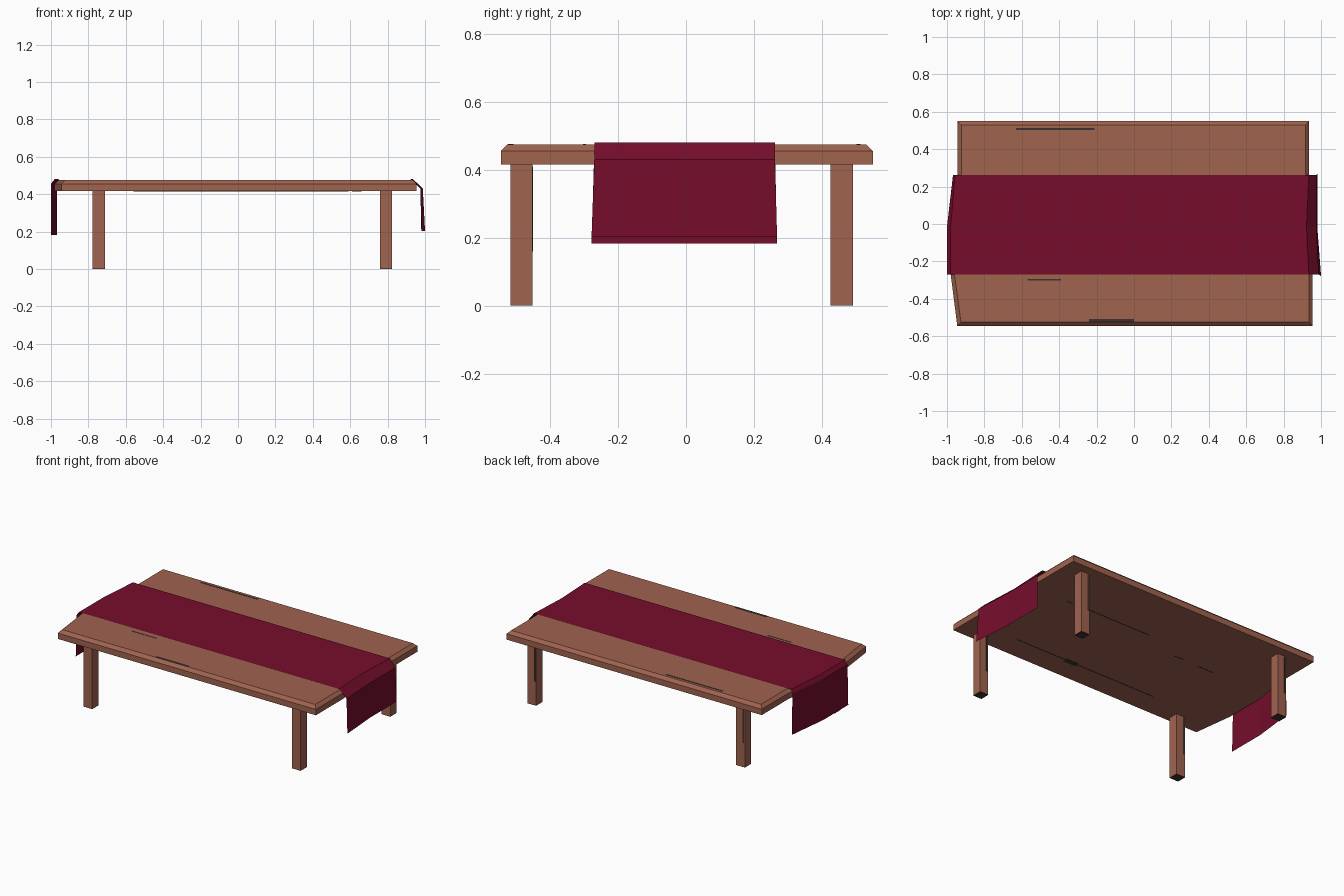
import bpy, bmesh

if "Cube" in bpy.data.objects:
    bpy.data.objects.remove(bpy.data.objects["Cube"])

def material(name, rgb):
    m = bpy.data.materials.new(name)
    m.diffuse_color = (*rgb, 1)
    m.use_nodes = True
    m.node_tree.nodes["Principled BSDF"].inputs["Base Color"].default_value = m.diffuse_color
    return m

WOOD = material("warm_wood", (0.35, 0.125, 0.078))
CLOTH = material("burgundy_cloth", (0.18, 0.004, 0.024))
DARK = material("dark_scuff", (0.045, 0.032, 0.030))

def finish(name, bm, mat, fix=True):
    if fix:
        bmesh.ops.recalc_face_normals(bm, faces=bm.faces[:])
    me = bpy.data.meshes.new(name)
    bm.to_mesh(me)
    bm.free()
    me.materials.append(mat)
    ob = bpy.data.objects.new(name, me)
    bpy.context.collection.objects.link(ob)
    return ob

def box(name, x, y, z, mat):
    bm = bmesh.new()
    bmesh.ops.create_cube(bm, size=1)
    for v in bm.verts:
        v.co = [r[0] if c < 0 else r[1] for c, r in zip(v.co, (x, y, z))]
    return finish(name, bm, mat)

# Tabletop: slightly warped outline, chamfered upper rim
outline = [(-0.945, -0.545), (0.955, -0.545), (0.955, -0.27), (0.936, -0.03),
           (0.936, 0.55), (-0.943, 0.55), (-0.943, 0.27), (-0.98, 0.0), (-0.98, -0.27)]
bm = bmesh.new()
rings = []
for z, inset in ((0.416, 0), (0.455, 0), (0.475, 0.02)):
    ring = []
    for x, y in outline:
        px = x - inset * (1 if x > 0 else -1)
        py = y - inset * (1 if y > 0 else -1) if abs(y) > 0.5 else y
        ring.append(bm.verts.new((px, py, z)))
    rings.append(ring)
n = len(outline)
for a, b in zip(rings, rings[1:]):
    for i in range(n):
        j = (i + 1) % n
        bm.faces.new((a[i], a[j], b[j], b[i]))
bm.faces.new(rings[0][::-1])
bm.faces.new(rings[-1])
finish("tabletop", bm, WOOD)

# Legs with dark feet and a worn strip on the back face
for side, lx in (("left", (-0.778, -0.712)), ("right", (0.76, 0.823))):
    for end, ly in (("front", (-0.516, -0.452)), ("back", (0.426, 0.491))):
        name = f"{end}_{side}"
        box(name + "_leg", lx, ly, (0.002, 0.416), WOOD)
        box(name + "_foot", lx, ly, (0, 0.002), DARK)
        box(name + "_leg_scuff", (lx[0] + 0.006, lx[0] + 0.016),
            (ly[1], ly[1] + 0.001), (0.16, 0.41), DARK)

# Table runner: one draped sheet, rows along y, columns along its length
heights = (0.183, 0.455, 0.481, 0.481, 0.43, 0.203)
rows = [(-0.27, -0.278, (-1.0, -1.0, -0.98, 0.935, 0.988, 1.0)),
        (-0.015, -0.015, (-1.0, -1.0, -0.98, 0.922, 0.975, 0.98)),
        (0.262, 0.268, (-0.967, -0.967, -0.957, 0.935, 0.975, 0.98))]
bm = bmesh.new()
grid = []
for y_top, y_hem, xs in rows:
    grid.append([bm.verts.new((x, y_hem if z < 0.3 else y_top, z))
                 for x, z in zip(xs, heights)])
for a, b in zip(grid, grid[1:]):
    for i in range(5):
        bm.faces.new((a[i], a[i + 1], b[i + 1], b[i]))
finish("table_runner", bm, CLOTH, fix=False)

# Dark scuffs on the upper and lower sides of the top
top_marks = [(-0.63, -0.21, 0.502, 0.514), (-0.57, -0.39, -0.303, -0.295),
             (-0.24, 0.0, -0.524, -0.508)]
under_marks = [(0.61, 0.66, 0.156, 0.162), (0.02, 0.5, 0.160, 0.166),
               (-0.47, 0.59, -0.388, -0.382), (0.12, 0.21, -0.405, -0.37),
               (-0.32, -0.26, 0.067, 0.073), (-0.56, -0.44, 0.062, 0.068)]
for label, marks, z in (("top", top_marks, (0.474, 0.476)),
                        ("underside", under_marks, (0.415, 0.417))):
    for i, (x0, x1, y0, y1) in enumerate(marks):
        box(f"{label}_scuff_{i + 1}", (x0, x1), (y0, y1), z, DARK)
